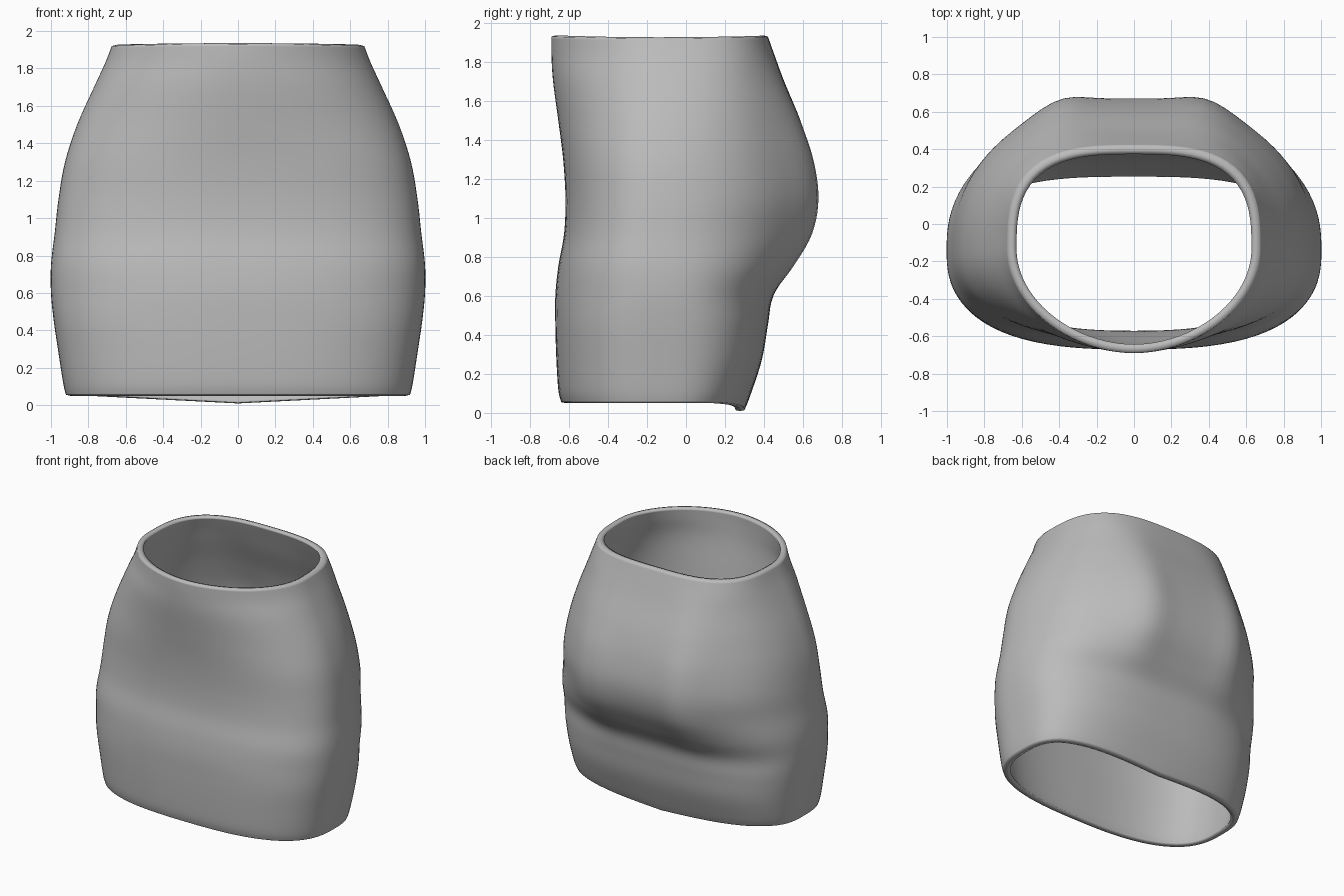
import bpy
import bmesh
from math import cos, sin, pi, exp

cube = bpy.data.objects.get("Cube")
if cube:
    bpy.data.objects.remove(cube, do_unlink=True)

SEGMENTS = 96
STEPS = 5
MID_Y = -0.14
WALL = 0.047

# Profile: height, half width, front y, back y, front squareness, back squareness, back fullness
PROFILE = [
    (0.055, 0.92, -0.64, 0.30, 2.7, 3.0, 0),
    (0.12, 0.935, -0.655, 0.33, 2.7, 3.0, 0),
    (0.28, 0.96, -0.665, 0.39, 2.7, 2.9, 0),
    (0.45, 0.985, -0.67, 0.42, 2.7, 2.8, 0),
    (0.6, 1.0, -0.67, 0.45, 2.6, 2.6, 0.1),
    (0.75, 1.0, -0.655, 0.555, 2.6, 2.4, 0.6),
    (0.92, 0.98, -0.625, 0.655, 2.5, 2.2, 1),
    (1.1, 0.96, -0.618, 0.69, 2.4, 2.2, 1),
    (1.3, 0.925, -0.63, 0.665, 2.3, 2.2, 1),
    (1.5, 0.86, -0.655, 0.6, 2.1, 2.3, 0.7),
    (1.7, 0.77, -0.682, 0.51, 2.0, 2.6, 0.4),
    (1.83, 0.71, -0.69, 0.455, 1.9, 2.9, 0.1),
    (1.92, 0.675, -0.69, 0.42, 1.9, 3.0, 0),
]


def smooth_rows(rows):
    """Pass a smooth curve through the profile rows."""
    result = []
    last = len(rows) - 1
    for i in range(last):
        quad = rows[max(i - 1, 0)], rows[i], rows[i + 1], rows[min(i + 2, last)]
        for k in range(STEPS):
            t = k / STEPS
            result.append([
                b + 0.5 * t * (c - a + t * (2 * a - 5 * b + 4 * c - d + t * (3 * (b - c) + d - a)))
                for a, b, c, d in zip(*quad)])
    result.append(rows[last])
    return result


def add_ring(bm, row, inset, lift=0):
    """One closed cross-section, moved inwards by inset."""
    z, half, front, back, front_n, back_n, full = row
    ring = []
    for i in range(SEGMENTS):
        a = 2 * pi * i / SEGMENTS
        c, s = cos(a), sin(a)
        n = back_n if s > 0 else front_n
        r = (abs(c) ** n + abs(s) ** n) ** (-1 / n)
        depth = back - 0.02 * full - MID_Y if s > 0 else MID_Y - front
        x = (half - inset) * r * c
        y = MID_Y + (depth - inset) * r * s
        h = z + lift
        if s > 0:
            # Two full cheeks and a hem that dips at the centre back
            y += 0.055 * full * s * exp(-((abs(x) - 0.4) / 0.18) ** 2)
            h -= 0.05 * max(0, 1 - abs(x) / 0.8) * max(0, 1 - z / 0.3) * min(1, 2 * s)
        h += 0.01 * s * s * max(0, z - 1.6) * 3
        ring.append(bm.verts.new((x, y, h)))
    return ring


# Fabric tube: outer wall, rounded waist, inner wall, rounded hem
rows = smooth_rows(PROFILE)
bm = bmesh.new()
rings = [add_ring(bm, row, 0) for row in rows]
rings.append(add_ring(bm, rows[-1], WALL / 2, 0.006))
rings += [add_ring(bm, row, WALL) for row in reversed(rows)]
rings.append(add_ring(bm, rows[0], WALL / 2, -0.005))
for lower, upper in zip(rings, rings[1:] + rings[:1]):
    for i in range(SEGMENTS):
        j = (i + 1) % SEGMENTS
        bm.faces.new((lower[i], lower[j], upper[j], upper[i]))
bmesh.ops.recalc_face_normals(bm, faces=bm.faces)
for face in bm.faces:
    face.smooth = True

mesh = bpy.data.meshes.new("skirt")
bm.to_mesh(mesh)
bm.free()
skirt = bpy.data.objects.new("skirt", mesh)
bpy.context.collection.objects.link(skirt)

# Plain grey cloth
cloth = bpy.data.materials.new("grey_cloth")
cloth.use_nodes = True
color = (0.5, 0.5, 0.5, 1)
cloth.diffuse_color = color
shader = next(n for n in cloth.node_tree.nodes if n.type == "BSDF_PRINCIPLED")
shader.inputs["Base Color"].default_value = color
mesh.materials.append(cloth)
